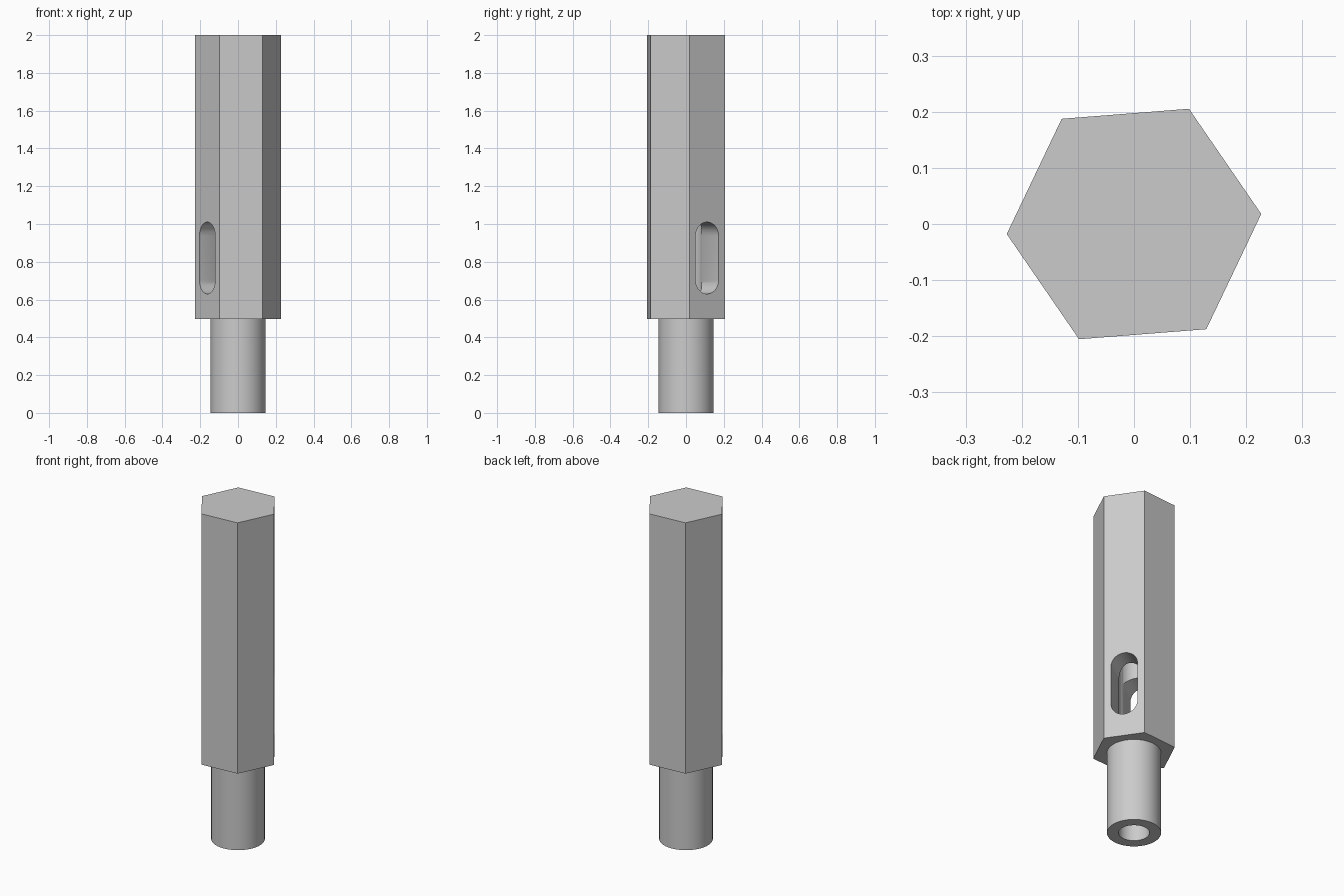
import bpy, bmesh, math
from mathutils import Matrix, Vector

cube = bpy.data.objects.get("Cube")
if cube:
    bpy.data.objects.remove(cube, do_unlink=True)

TURN = math.radians(4.5)               # twist of the hexagon
SLOT_DIR = TURN + math.radians(30)     # slot runs square through two flats
SHOULDER, TOP = 0.497, 2.0

steel = bpy.data.materials.new("grey steel")
steel.use_nodes = True
colour = (0.6, 0.6, 0.6, 1)
steel.diffuse_color = colour
steel.node_tree.nodes["Principled BSDF"].inputs["Base Color"].default_value = colour


def prism(name, outline, height, matrix):
    """Extrude a closed 2D outline along local z and place it."""
    bm = bmesh.new()
    face = bm.faces.new([bm.verts.new((x, y, 0)) for x, y in outline])
    grown = bmesh.ops.extrude_face_region(bm, geom=[face])["geom"]
    bmesh.ops.translate(bm, vec=Vector((0, 0, height)),
                        verts=[v for v in grown if isinstance(v, bmesh.types.BMVert)])
    bmesh.ops.recalc_face_normals(bm, faces=bm.faces)
    bm.transform(matrix)
    mesh = bpy.data.meshes.new(name)
    bm.to_mesh(mesh)
    bm.free()
    mesh.materials.append(steel)
    obj = bpy.data.objects.new(name, mesh)
    bpy.context.collection.objects.link(obj)
    return obj


def ring(radius, sides, start=0.0):
    return [(radius * math.cos(start + math.tau * i / sides),
             radius * math.sin(start + math.tau * i / sides)) for i in range(sides)]


def stadium(half_width, half_height, steps=24):
    """Upright rounded slot outline."""
    straight = half_height - half_width
    points = []
    for side, start in ((1, 0), (-1, math.pi)):
        for i in range(steps + 1):
            a = start + math.pi * i / steps
            points.append((half_width * math.cos(a),
                           side * straight + half_width * math.sin(a)))
    return points


def combine(target, tool, operation):
    """Apply a boolean and discard the tool."""
    mod = target.modifiers.new(operation, "BOOLEAN")
    mod.operation, mod.object, mod.solver = operation, tool, "EXACT"
    bpy.context.view_layer.objects.active = target
    bpy.ops.object.modifier_apply(modifier=mod.name)
    bpy.data.objects.remove(tool, do_unlink=True)


def at_height(z):
    return Matrix.Translation((0, 0, z))


# Hexagonal body with a round shank below
body = prism("hex_body_with_shank", ring(0.2275, 6, TURN), TOP - SHOULDER, at_height(SHOULDER))
shank = prism("shank", ring(0.1455, 96), SHOULDER + 0.1, at_height(0))
combine(body, shank, "UNION")

# Blind bore from the bottom, running past the slot
bore = prism("bore_cutter", ring(0.083, 96), 1.35, at_height(-0.1))
combine(body, bore, "DIFFERENCE")

# Rounded slot through two opposite flats
slot_place = (at_height(0.82) @ Matrix.Rotation(SLOT_DIR, 4, "Z")
              @ Matrix.Rotation(math.pi / 2, 4, "Y")
              @ Matrix.Rotation(math.pi / 2, 4, "Z") @ at_height(-0.4))
slot = prism("slot_cutter", stadium(0.074, 0.19), 0.8, slot_place)
combine(body, slot, "DIFFERENCE")

# Smooth round walls, crisp edges
bpy.ops.object.select_all(action="DESELECT")
body.select_set(True)
bpy.context.view_layer.objects.active = body
bpy.ops.object.shade_smooth_by_angle(angle=math.radians(30))
